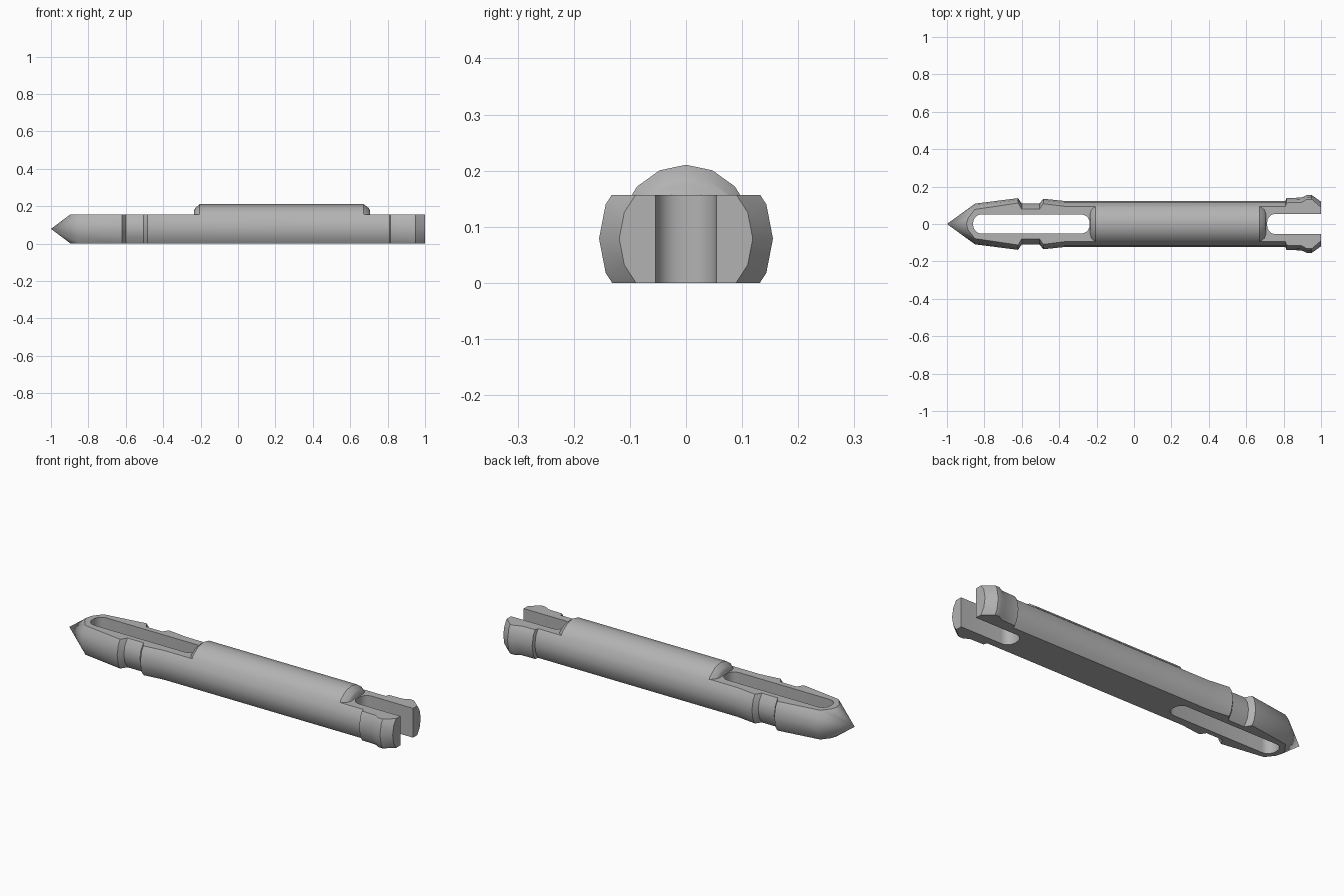
import bpy, bmesh, math

if "Cube" in bpy.data.objects:
    bpy.data.objects.remove(bpy.data.objects["Cube"])

AXIS_Z, FLAT_Z, SIDES = 0.079, 0.157, 16

steel = bpy.data.materials.new("steel grey")
steel.use_nodes = True
GREY = (0.45, 0.45, 0.45, 1)
steel.diffuse_color = GREY
steel.node_tree.nodes["Principled BSDF"].inputs["Base Color"].default_value = GREY


def add_object(name, bm):
    bmesh.ops.recalc_face_normals(bm, faces=bm.faces[:])
    mesh = bpy.data.meshes.new(name)
    bm.to_mesh(mesh)
    bm.free()
    mesh.materials.append(steel)
    obj = bpy.data.objects.new(name, mesh)
    bpy.context.collection.objects.link(obj)
    return obj


def clip(bm, z, keep_above):
    """Slice the solid level at height z and cap the cut."""
    geom = bm.verts[:] + bm.edges[:] + bm.faces[:]
    bmesh.ops.bisect_plane(bm, geom=geom, plane_co=(0, 0, z), plane_no=(0, 0, 1),
                           clear_inner=keep_above, clear_outer=not keep_above)
    rim = [e for e in bm.edges if e.is_boundary]
    bmesh.ops.contextual_create(bm, geom=rim)


def turned(name, profile, low, high, z_scale=1.0):
    """Revolve (x, radius) points about the long axis, then flatten."""
    bm = bmesh.new()
    rings = []
    for x, r in profile:
        if r == 0:
            rings.append([bm.verts.new((x, 0, AXIS_Z))] * SIDES)
            continue
        angles = [2 * math.pi * i / SIDES for i in range(SIDES)]
        rings.append([bm.verts.new((x, r * math.cos(a), AXIS_Z + z_scale * r * math.sin(a)))
                      for a in angles])
    for a, b in zip(rings, rings[1:]):
        for i in range(SIDES):
            j = (i + 1) % SIDES
            bm.faces.new(list(dict.fromkeys((a[i], a[j], b[j], b[i]))))
    for ring in (rings[0], rings[-1]):
        if len(set(ring)) > 2:
            bm.faces.new(ring)
    clip(bm, low, True)
    if high:
        clip(bm, high, False)
    return add_object(name, bm)


def slot_cutter(name, x0, x1, half, corner):
    """Upright prism with rounded ends, used to cut a slot."""
    bm = bmesh.new()
    outline = []
    for cx, cy, start in ((x1 - corner, half - corner, 0), (x0 + corner, half - corner, 90),
                          (x0 + corner, corner - half, 180), (x1 - corner, corner - half, 270)):
        for k in range(6):
            a = math.radians(start + 18 * k)
            outline.append(bm.verts.new((cx + corner * math.cos(a),
                                         cy + corner * math.sin(a), -0.1)))
    face = bm.faces.new(outline)
    top = bmesh.ops.extrude_face_region(bm, geom=[face])["geom"]
    bmesh.ops.translate(bm, vec=(0, 0, 0.4),
                        verts=[v for v in top if isinstance(v, bmesh.types.BMVert)])
    obj = add_object(name, bm)
    obj.hide_render = True
    obj.hide_viewport = True
    return obj


# Pointed, flattened shaft with grooves and a flared split tail
shaft = turned("pin_shaft", [
    (-1, 0), (-0.85, 0.109), (-0.62, 0.138), (-0.6, 0.11), (-0.505, 0.11),
    (-0.485, 0.135), (-0.37, 0.123), (0.81, 0.123), (0.815, 0.139), (0.895, 0.141),
    (0.925, 0.155), (0.95, 0.155), (1, 0.119)], 0, FLAT_Z, 1.03)

# Raised round back of the middle, with chamfered ends
back = turned("raised_back", [
    (-0.235, 0.091), (-0.228, 0.105), (-0.205, 0.123), (0.672, 0.123),
    (0.698, 0.105), (0.706, 0.091)], FLAT_Z, None, 1.07)

# Through slots near the point and in the tail
for cutter in (slot_cutter("front_slot_cutter", -0.86, -0.237, 0.051, 0.045),
               slot_cutter("tail_slot_cutter", 0.712, 1.2, 0.054, 0.045)):
    mod = shaft.modifiers.new("slot", "BOOLEAN")
    mod.operation = "DIFFERENCE"
    mod.solver = "EXACT"
    mod.object = cutter

# Apply the cuts, then smooth the round surfaces
bpy.context.view_layer.update()
for obj in (shaft, back):
    bpy.ops.object.select_all(action="DESELECT")
    obj.select_set(True)
    bpy.context.view_layer.objects.active = obj
    for mod in list(obj.modifiers):
        bpy.ops.object.modifier_apply(modifier=mod.name)
    bpy.ops.object.shade_smooth_by_angle(angle=math.radians(30))
